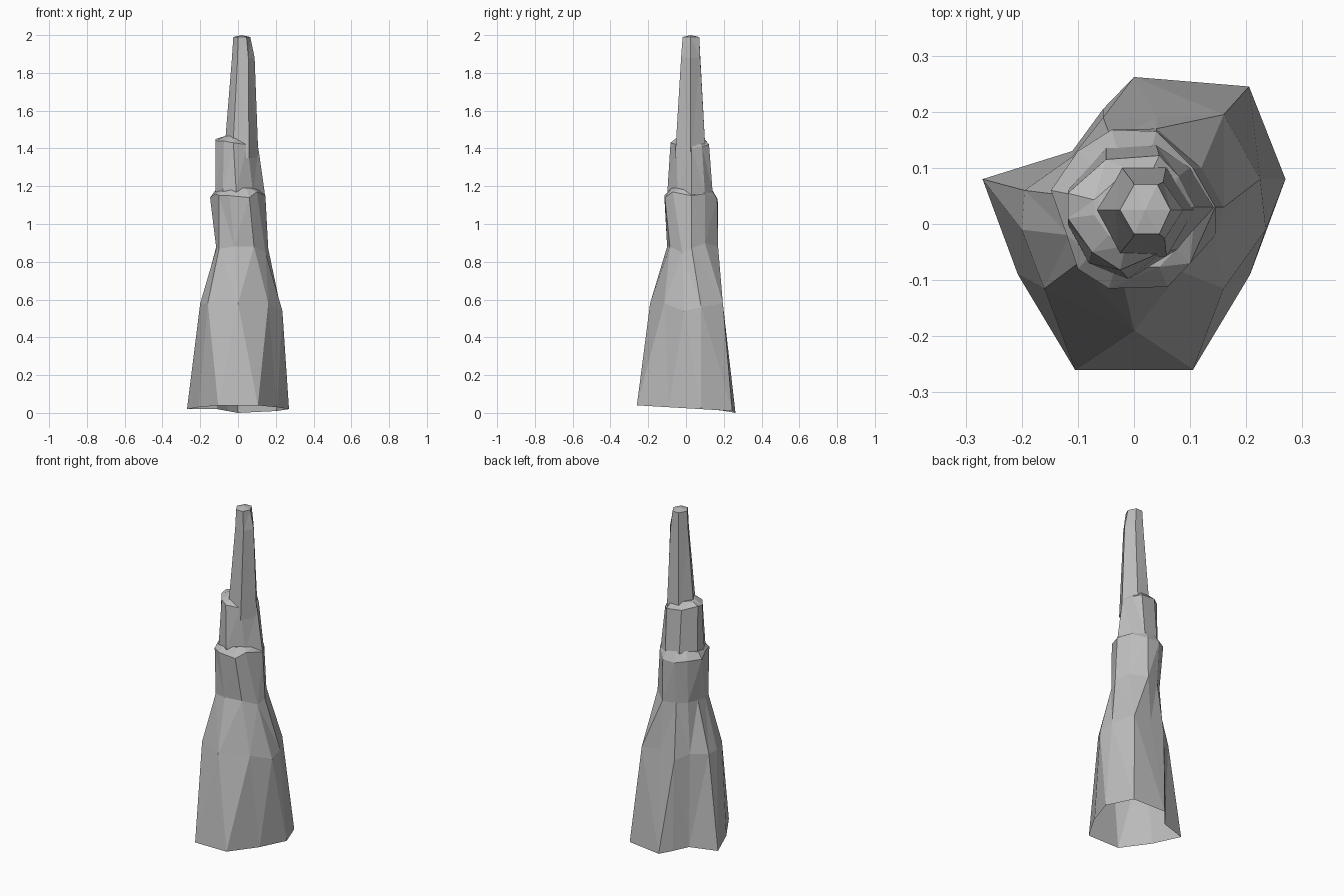
import bpy, bmesh

stone = bpy.data.materials.new("grey stone")
stone.diffuse_color = (0.5, 0.5, 0.5, 1)


def loft(name, rings, tip):
    """Join equal-count rings into faceted walls, closing the top on a centre point."""
    bm = bmesh.new()
    loops = [[bm.verts.new(p) for p in ring] for ring in rings]
    n = len(loops[0])
    for lo, hi in zip(loops, loops[1:]):
        for i in range(n):
            j = (i + 1) % n
            bm.faces.new((lo[i], lo[j], hi[j], hi[i]))
    peak = bm.verts.new(tip)
    for i in range(n):
        bm.faces.new((loops[-1][i], loops[-1][(i + 1) % n], peak))
    bmesh.ops.triangulate(bm, faces=bm.faces[:])
    mesh = bpy.data.meshes.new(name)
    bm.to_mesh(mesh)
    bm.free()
    mesh.materials.append(stone)
    obj = bpy.data.objects.new(name, mesh)
    bpy.context.collection.objects.link(obj)
    return obj


def inset(ring, centre, scale, z):
    """Shrink a ring towards a centre and move it to a height."""
    return [(centre[0] + (p[0] - centre[0]) * scale,
             centre[1] + (p[1] - centre[1]) * scale, z) for p in ring]


# Flared rock skirt, open underneath, with a deep crease at the back left
foot = [(-.105, -.26, .04), (0, -.26, .04), (.105, -.26, .04), (.207, -.09, .03),
        (.27, .08, .02), (.205, .245, .01), (0, .262, 0), (-.055, .205, .01),
        (-.11, .13, .02), (-.27, .08, .02), (-.207, -.09, .03)]
hip = [(-.16, -.115, .58), (0, -.19, .58), (.16, -.115, .58), (.235, -.01, .54),
       (.225, .08, .56), (.16, .195, .58), (.04, .19, .59), (-.055, .19, .55),
       (-.11, .12, .58), (-.195, .06, .58), (-.2, -.01, .58)]
waist = [(-.1, -.07, .87), (-.02, -.1, .88), (.085, -.085, .88), (.145, -.02, .85),
         (.16, .03, .87), (.12, .1, .9), (.04, .17, .88), (-.04, .15, .88),
         (-.09, .11, .88), (-.115, .05, .88), (-.115, -.02, .87)]
# Lower broken crown, its rim rising and dipping
rim = [(-.1, -.08, 1.15), (-.045, -.115, 1.15), (.06, -.112, 1.14), (.1, -.07, 1.17),
       (.145, .03, 1.15), (.105, .1, 1.16), (.04, .165, 1.13), (-.04, .168, 1.13),
       (-.1, .13, 1.14), (-.148, .06, 1.14), (-.12, -.02, 1.16)]
loft("rock_skirt", [foot, hip, waist, rim, inset(rim, (0, .03), .75, 1.19)], (0, .03, 1.2))

# Upper crown, stepped on the left and back, tapering on the right
low = [(-.08, -.07, .9), (-.01, -.09, .9), (.08, -.06, .9), (.15, .03, .9),
       (.1, .1, .9), (.04, .13, .9), (-.05, .13, .9), (-.11, .06, .9), (-.115, -.01, .9)]
mid = [(-.08, -.07, 1.18), (-.01, -.098, 1.18), (.08, -.045, 1.16), (.142, .03, 1.16),
       (.1, .1, 1.16), (.04, .14, 1.18), (-.05, .135, 1.18), (-.118, .06, 1.19), (-.118, 0, 1.19)]
top = [(-.075, -.05, 1.44), (-.025, -.082, 1.43), (.05, -.05, 1.42), (.108, .03, 1.4),
       (.08, .085, 1.41), (.045, .122, 1.42), (-.05, .115, 1.43), (-.118, .055, 1.45), (-.118, .01, 1.44)]
loft("upper_crown", [low, mid, top, inset(top, (0, .025), .6, 1.465)], (.01, .025, 1.47))

# Tall six-sided central spire
tip = [(-.025, .025), (0, -.018), (.045, -.018), (.065, .025), (.042, .07), (0, .07)]
shoulder = [(-.032, .025), (-.002, -.024), (.055, -.026), (.088, .025), (.052, .075), (-.003, .076)]
root = [(-.075, .025), (-.03, -.058), (.058, -.058), (.108, .025), (.058, .105), (-.025, .105)]
loft("spire", [[(x, y, z) for x, y in ring] for ring, z in
               ((root, 1.35), (shoulder, 1.88), (tip, 1.99))], (.02, .025, 2.0))
